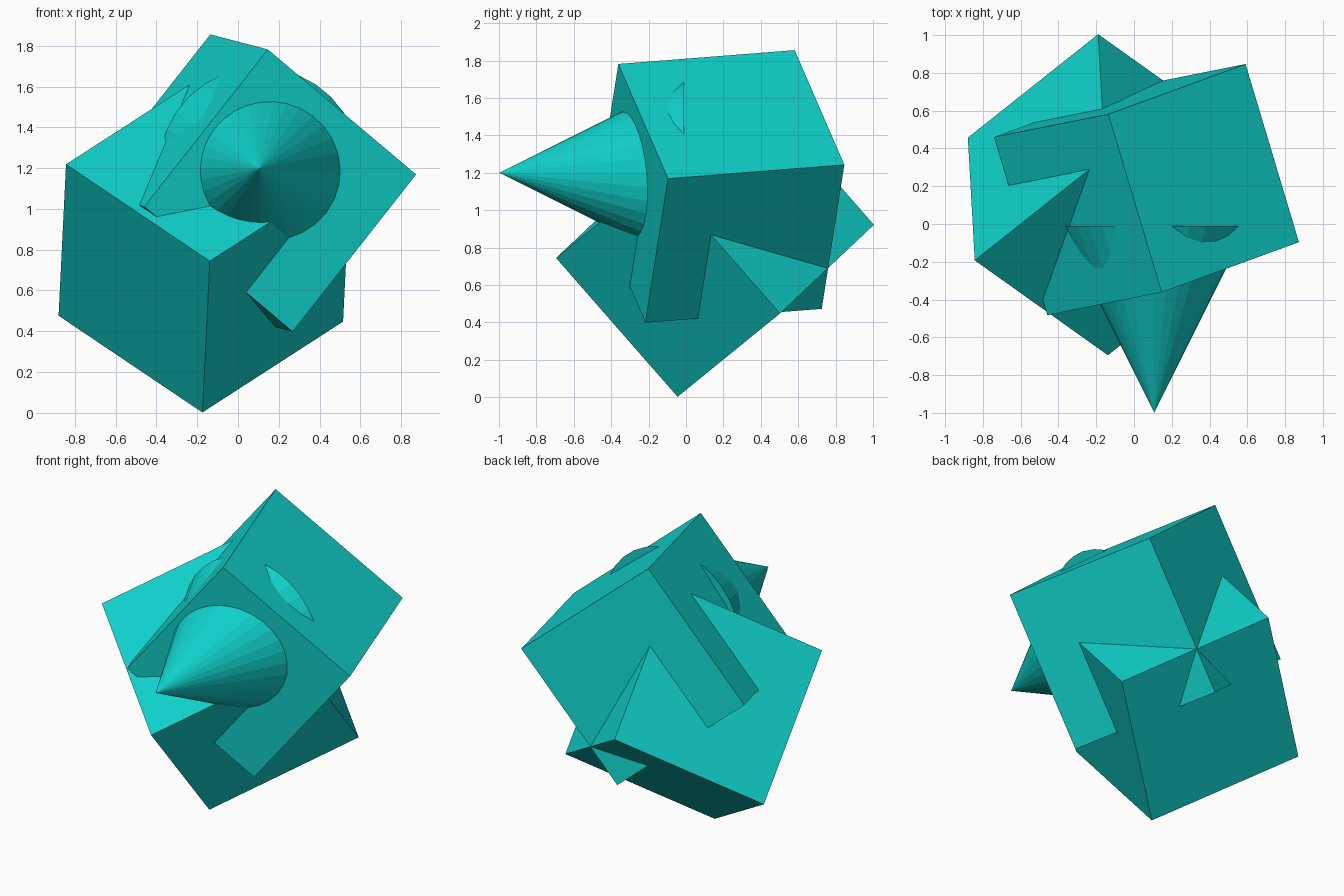
import bpy
import math
from mathutils import Matrix, Vector

default = bpy.data.objects.get("Cube")
if default:
    bpy.data.objects.remove(default, do_unlink=True)

SIZE = 0.987  # shared edge length of the cubes and depth of the cone

# Single teal material
teal = bpy.data.materials.new("teal")
teal.use_nodes = True
colour = (0.005, 0.64, 0.60, 1.0)
teal.diffuse_color = colour
teal.node_tree.nodes["Principled BSDF"].inputs["Base Color"].default_value = colour


def finish(name):
    obj = bpy.context.object
    obj.name = name
    obj.data.name = name
    obj.data.materials.append(teal)
    return obj


def tilted_cube(name, centre, edge_a, edge_b):
    """Cube whose edges follow two given directions."""
    x = Vector(edge_a).normalized()
    b = Vector(edge_b)
    y = (b - x * b.dot(x)).normalized()
    turn = Matrix((x, y, x.cross(y))).transposed()
    bpy.ops.mesh.primitive_cube_add(
        size=SIZE, location=centre, rotation=turn.to_euler())
    return finish(name)


# Lower cube, balanced on one corner
tilted_cube("lower_cube", (-0.164, 0.155, 0.833),
            (-0.706, 0.503, 0.475), (0.039, -0.647, 0.735))

# Upper cube, pushed into the lower one
tilted_cube("upper_cube", (0.066, 0.182, 1.127),
            (-0.283, 0.945, 0.074), (0.728, 0.267, -0.614))

# Cone pointing forward; the rim of its base breaks through the upper cube
bpy.ops.mesh.primitive_cone_add(
    vertices=32, radius1=SIZE / 2, radius2=0, depth=SIZE,
    location=(0.107, -0.998 + SIZE / 2, 1.2), rotation=(math.pi / 2, 0, 0))
finish("front_cone")
